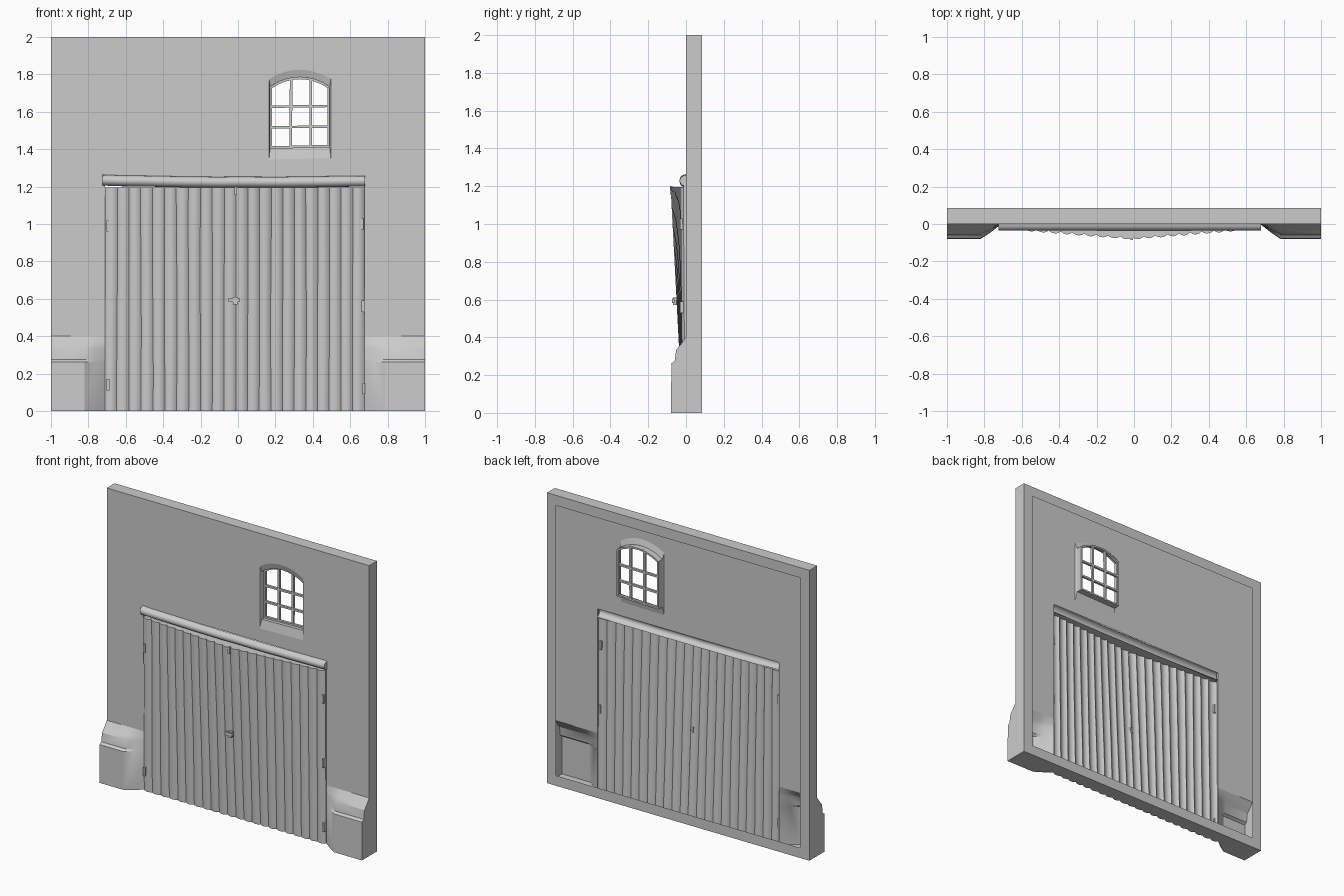
import bpy, bmesh, math, random
from mathutils import Vector

if "Cube" in bpy.data.objects:
    bpy.data.objects.remove(bpy.data.objects["Cube"])

random.seed(4)
BACK, LIP = 0.085, 0.07
DL, DR, SEAM = -0.71, 0.675, -0.01
DOOR_TOP, HEAD_TOP, PLINTH_TOP = 1.195, 1.255, 0.40


def make(name, verts, faces, smooth=None):
    me = bpy.data.meshes.new(name)
    me.from_pydata(verts, [], faces)
    me.update()
    ob = bpy.data.objects.new(name, me)
    bpy.context.collection.objects.link(ob)
    if smooth:
        bpy.context.view_layer.objects.active = ob
        ob.select_set(True)
        bpy.ops.object.shade_smooth_by_angle(angle=math.radians(smooth))
        ob.select_set(False)
    return ob


def loft(name, rows, smooth=None, closed=False, caps=False):
    n = len(rows[0])
    verts = [v for r in rows for v in r]
    faces = []
    for i in range(len(rows) - 1):
        for j in range(n if closed else n - 1):
            k = (j + 1) % n
            faces.append((i * n + j, i * n + k, (i + 1) * n + k, (i + 1) * n + j))
    if caps:
        faces += [tuple(range(n))[::-1], tuple(range(len(verts) - n, len(verts)))]
    return make(name, verts, faces, smooth)


def bar(name, a, b, w, d):
    # square bar between two points in the window or door plane
    a, b = Vector(a), Vector(b)
    t = (b - a).normalized()
    s = t.cross(Vector((0, 1, 0))) * w / 2
    y = Vector((0, d / 2, 0))
    rows = [[p - s - y, p + s - y, p + s + y, p - s + y] for p in (a, b)]
    return loft(name, rows, closed=True, caps=True)


# window outline with shallow arch
def window_loop(y, side=0.0, top=0.0, bottom=0.0):
    pts = [(0.172 - side, 1.405 - bottom), (0.49 + side, 1.412 - bottom)]
    for i in range(9):
        t = i / 8
        x = 0.49 + side - (0.318 + 2 * side) * t
        pts.append((x, 1.735 + top + 0.05 * math.sin(math.pi * t) ** 0.8))
    return [(x, y, z) for x, z in pts]


# front wall sheet with door and window openings
bm = bmesh.new()
outline = [(-1, PLINTH_TOP), (DL, PLINTH_TOP), (DL, HEAD_TOP), (DR, HEAD_TOP),
           (DR, PLINTH_TOP), (1, PLINTH_TOP), (1, 2), (-1, 2)]
for loop in ([(x, 0, z) for x, z in outline], window_loop(0, 0.006, 0.04, 0.06)):
    vs = [bm.verts.new(p) for p in loop]
    for i, v in enumerate(vs):
        bm.edges.new((v, vs[(i + 1) % len(vs)]))
bmesh.ops.triangle_fill(bm, use_beauty=True, use_dissolve=False,
                        edges=bm.edges[:], normal=(0, -1, 0))
me = bpy.data.meshes.new("front_wall")
bm.to_mesh(me)
bm.free()
bpy.context.collection.objects.link(bpy.data.objects.new("front_wall", me))

# window splay and reveal
loft("window_reveal", [window_loop(0, 0.006, 0.04, 0.06), window_loop(0.012),
                       window_loop(0.055)], smooth=25, closed=True)

# window frame and glazing bars
ring = window_loop(0.045, -0.005, -0.005, -0.005)
for i, p in enumerate(ring):
    bar("window_frame", p, ring[(i + 1) % len(ring)], 0.012, 0.018)
for x in (0.282, 0.388):
    bar("window_upright", (x, 0.045, 1.408), (x + 0.002, 0.045, 1.78), 0.014, 0.016)
for z in (1.517, 1.627):
    bar("window_crossbar", (0.172, 0.045, z), (0.49, 0.045, z + 0.004), 0.013, 0.016)

# plinth profile as (z, y)
PROFILE = [(0, -0.08), (0.262, -0.077), (0.275, -0.06), (0.335, -0.052),
           (0.36, -0.03), (PLINTH_TOP, 0)]
for sx, inner in ((-1, DL), (1, DR)):
    rows = []
    for z, y in PROFILE:
        mid = inner + sx * 0.11
        rows.append([(sx, y, z), (mid, y, z), (inner + sx * 0.055, y * 0.55, z), (inner, 0, z)])
    loft("plinth_left" if sx < 0 else "plinth_right", rows, smooth=30)
    # outer side of the wall
    side = [(sx, y, z) for z, y in PROFILE] + [(sx, 0, 2), (sx, BACK, 2), (sx, BACK, 0)]
    make("wall_side", side, [tuple(range(len(side)))])

# top, base and thin lip round the hollow back
make("wall_top", [(-1, 0, 2), (1, 0, 2), (1, BACK, 2), (-1, BACK, 2)], [(0, 1, 2, 3)])
base = [(-1, -0.08), (DL - 0.11, -0.08), (DL, 0), (DR, 0), (DR + 0.11, -0.08),
        (1, -0.08), (1, BACK), (-1, BACK)]
make("wall_base", [(x, y, 0) for x, y in base], [tuple(range(8))])
i0, i1 = 1 - LIP, 2 - LIP
loft("back_lip", [[(-1, BACK, 0), (1, BACK, 0), (1, BACK, 2), (-1, BACK, 2)],
                  [(-i0, BACK, LIP), (i0, BACK, LIP), (i0, BACK, i1), (-i0, BACK, i1)]],
     closed=True)


# two door leaves leaning out toward the seam
def door_y(x, z):
    u = (x - DL) / (SEAM - DL) if x < SEAM else (DR - x) / (DR - SEAM)
    return -0.006 - 0.057 * max(u, 0) * z / DOOR_TOP - 0.008 * z / DOOR_TOP


def leaf(name, xa, xb, planks=11, steps=6):
    xs = []
    for p in range(planks):
        for s in range(steps):
            xs.append((p + s / steps, abs(math.sin(math.pi * s / steps))))
    xs.append((planks, 0))
    wob = [random.uniform(-0.003, 0.003) for _ in range(planks + 1)]
    rows = []
    for k in range(7):
        z = DOOR_TOP * k / 6
        row = []
        for f, h in xs:
            x = xa + (xb - xa) * f / planks
            if 0 < f < planks:
                x += wob[int(round(f))] * math.sin(z * 4 + int(round(f)))
            row.append((x, door_y(x, z) - 0.013 * h ** 0.8, z))
        rows.append(row)
    loft(name, rows, smooth=40)
    # cap over the leaning top, and ledge below the boards
    for nm, r in (("door_cap", rows[-1]), ("door_sill", rows[0])):
        loft(nm, [r, [(x, 0, z) for x, y, z in r]])


leaf("door_left", DL, SEAM)
leaf("door_right", SEAM, DR)

# side jambs closing door edges to the wall
for x in (DL, DR):
    make("door_jamb", [(x, 0, 0), (x, 0, HEAD_TOP), (x, door_y(x, DOOR_TOP), HEAD_TOP),
                       (x, door_y(x, DOOR_TOP), DOOR_TOP), (x, door_y(x, 0), 0)],
         [(0, 1, 2, 3, 4)])

# rounded header log over the door
rows = []
for i in range(17):
    t = i / 16
    x = -0.725 + 1.405 * t
    dz = 0.008 * (2 * t - 1) ** 2 - 0.004 - 0.005 * t + random.uniform(-0.001, 0.001)
    rows.append([(x, -0.034 * math.sin(math.pi * j / 8),
                  1.23 + dz + 0.029 * math.cos(math.pi * j / 8)) for j in range(9)])
loft("header_log", rows, smooth=40, caps=True)

# handle, latch and hinges
hy = door_y(SEAM, 0.59) - 0.022
bar("handle_plate", (-0.015, hy + 0.006, 0.57), (-0.015, hy + 0.006, 0.61), 0.022, 0.03)
bar("handle_lever", (-0.05, hy - 0.008, 0.594), (0.008, hy - 0.008, 0.594), 0.022, 0.014)
bar("door_latch", (-0.012, door_y(SEAM, 1.18) - 0.008, 1.155),
    (-0.012, door_y(SEAM, 1.18) - 0.008, 1.2), 0.014, 0.015)
for x, z in ((-0.695, 0.99), (-0.695, 0.14), (0.663, 1.0), (0.668, 0.56), (0.672, 0.12)):
    bar("hinge", (x, -0.022, z - 0.03), (x, -0.022, z + 0.03), 0.014, 0.02)
